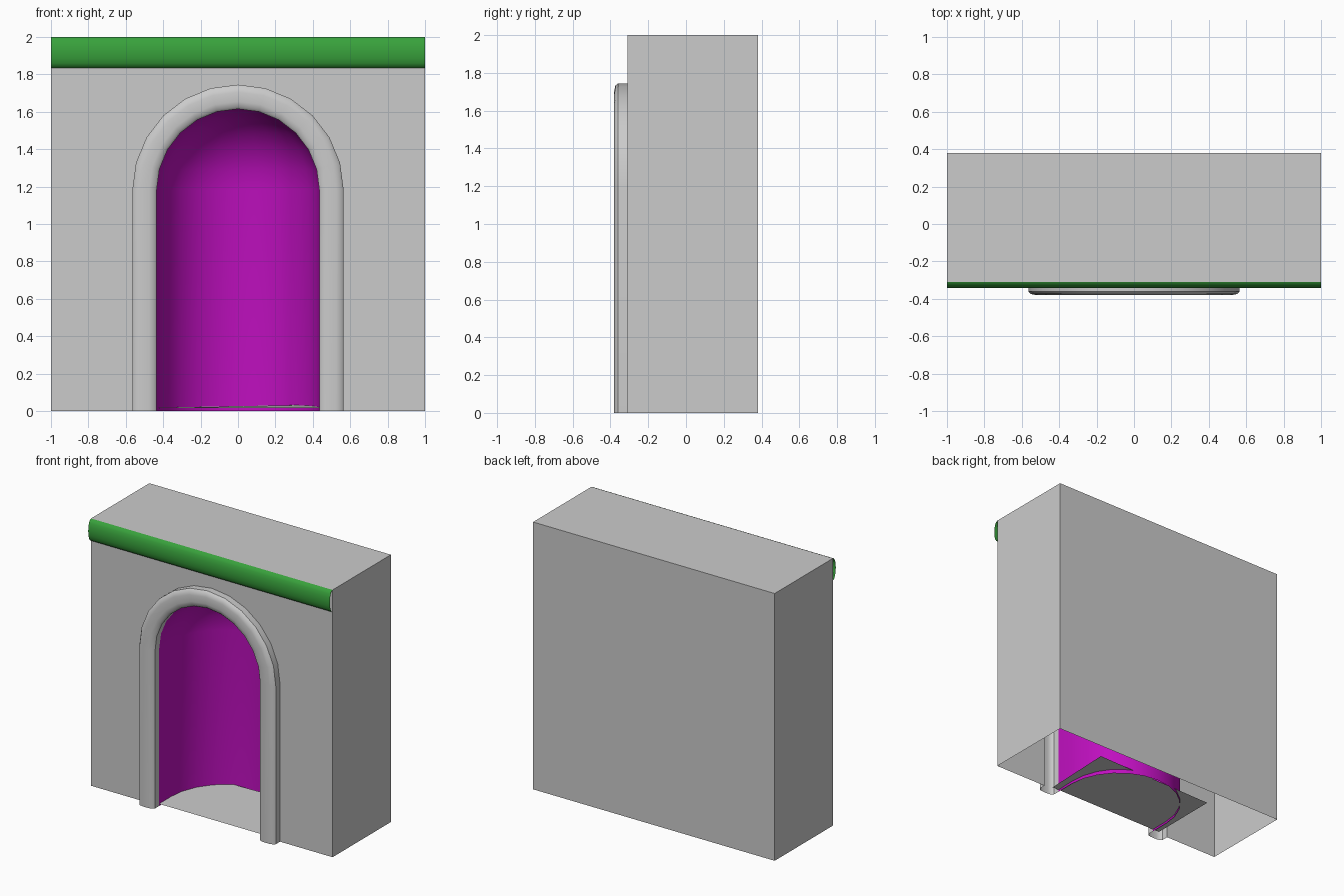
import bpy, bmesh
from math import sin, cos, pi
from mathutils import Vector

cube = bpy.data.objects.get("Cube")
if cube:
    bpy.data.objects.remove(cube, do_unlink=True)


def material(name, rgb):
    m = bpy.data.materials.new(name)
    m.use_nodes = True
    m.diffuse_color = (*rgb, 1)
    m.node_tree.nodes["Principled BSDF"].inputs["Base Color"].default_value = (*rgb, 1)
    return m


grey = material("stone grey", (0.6, 0.6, 0.6))
purple = material("niche purple", (0.52, 0.005, 0.52))
green = material("trim green", (0.04, 0.36, 0.045))

FRONT, BACK, TOP = -0.31, 0.38, 2.0
SPRING, INNER, OUTER = 1.18, 0.435, 0.565
NICHE_Y = -0.17       # where the straight reveal turns into the round apse
STEPS = 12


def finish(name, bm, mat, target, inward=False, smooth=True):
    """Weld, turn all faces away from (or towards) a target point, and link."""
    bmesh.ops.remove_doubles(bm, verts=bm.verts, dist=0.0005)
    bmesh.ops.recalc_face_normals(bm, faces=bm.faces)
    t = Vector(target)
    facing = sum(f.normal.dot(f.calc_center_median() - t) * f.calc_area() for f in bm.faces)
    if (facing < 0) != inward:
        bmesh.ops.reverse_faces(bm, faces=bm.faces)
    me = bpy.data.meshes.new(name)
    bm.to_mesh(me)
    bm.free()
    me.materials.append(mat)
    ob = bpy.data.objects.new(name, me)
    bpy.context.collection.objects.link(ob)
    if smooth:
        bpy.ops.object.select_all(action='DESELECT')
        ob.select_set(True)
        bpy.context.view_layer.objects.active = ob
        bpy.ops.object.shade_smooth_by_angle(angle=0.7)
    return ob


def loft(bm, rows):
    """Skin a grid of points with quads."""
    grid = [[bm.verts.new(p) for p in row] for row in rows]
    for a, b in zip(grid, grid[1:]):
        for i in range(len(a) - 1):
            bm.faces.new((a[i], a[i + 1], b[i + 1], b[i]))


def face(bm, points):
    bm.faces.new([bm.verts.new(p) for p in points])


def arch(r, y):
    """Upright U outline from the right foot over the crown to the left foot."""
    arc = [(-r * cos(pi * i / STEPS), y, SPRING + r * sin(pi * i / STEPS))
           for i in range(STEPS + 1)]
    return [(-r, y, 0), *arc, (r, y, 0)]


# Hollow wall block, open underneath, with an arched opening in front
bm = bmesh.new()
face(bm, [(-1, FRONT, 0), *arch(OUTER, FRONT), (1, FRONT, 0), (1, FRONT, TOP), (-1, FRONT, TOP)])
face(bm, [(-1, BACK, 0), (1, BACK, 0), (1, BACK, TOP), (-1, BACK, TOP)])
face(bm, [(-1, FRONT, TOP), (1, FRONT, TOP), (1, BACK, TOP), (-1, BACK, TOP)])
for x in (-1, 1):
    face(bm, [(x, FRONT, 0), (x, BACK, 0), (x, BACK, TOP), (x, FRONT, TOP)])
finish("wall_block", bm, grey, (0, 0, 1), smooth=False)

# Rounded arch moulding, open at the back
profile = [(OUTER, FRONT), (OUTER, -0.36), (0.553, -0.374), (0.525, -0.38),
           (0.475, -0.38), (0.447, -0.374), (INNER, -0.36), (INNER, FRONT)]
bm = bmesh.new()
loft(bm, [arch(r, y) for r, y in profile])
finish("arch_moulding", bm, grey, (0, 0.3, 0.8))

# Niche: straight reveal, half-round back wall and half dome
bm = bmesh.new()
loft(bm, [arch(INNER, FRONT), arch(INNER, NICHE_Y)])
rows = []
for j in range(STEPS + 1):
    t = pi * j / STEPS
    column = [(INNER, 0)] + [(INNER * cos(pi * k / STEPS), SPRING + INNER * sin(pi * k / STEPS))
                             for k in range(STEPS // 2 + 1)]
    rows.append([(-r * cos(t), NICHE_Y + r * sin(t), z) for r, z in column])
loft(bm, rows)
finish("niche_lining", bm, purple, (0, NICHE_Y, 0.8), inward=True)

# Slightly uneven niche floor
bm = bmesh.new()
face(bm, [(-0.49, FRONT, 0.015), (0.49, FRONT, 0.015), (0.49, 0.22, 0.035), (-0.49, 0.22, 0.018)])
finish("niche_floor", bm, grey, (0, 0, -1), smooth=False)

# Rounded trim along the top front edge, open at the ends
bm = bmesh.new()
half = 0.0825
section = [(FRONT - 0.033 * sin(pi * i / 8), TOP - half + half * cos(pi * i / 8)) for i in range(9)]
loft(bm, [[(x, y, z) for y, z in section] for x in (-1, 1)])
finish("top_trim", bm, green, (0, 0, TOP - half))
